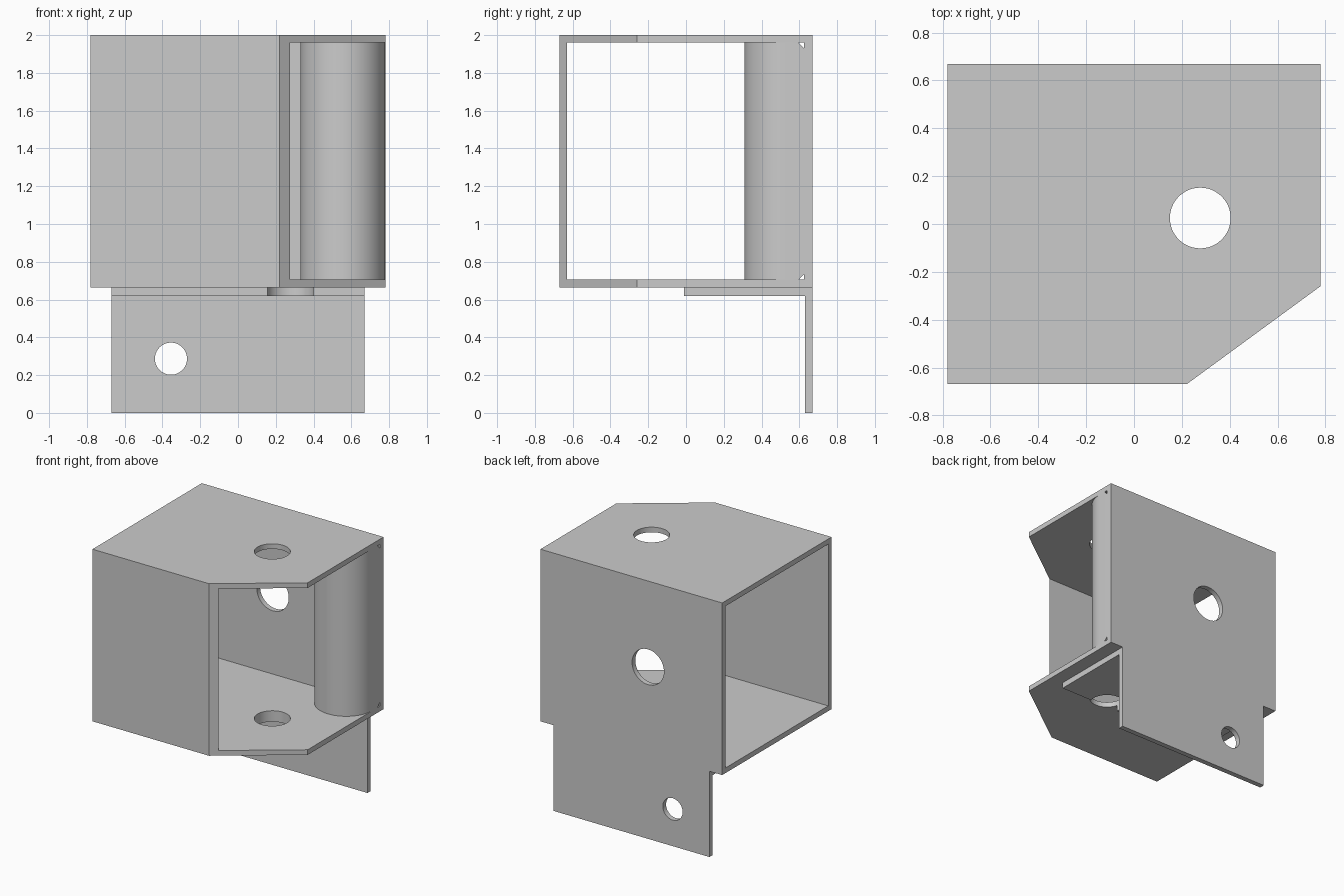
import bpy, bmesh, math
from mathutils import Vector

if "Cube" in bpy.data.objects:
    bpy.data.objects.remove(bpy.data.objects["Cube"])

W, D, T = 0.78, 0.67, 0.04        # half width, half depth, wall thickness
Z0, Z1 = 0.665, 2.0               # box bottom and top


def prism(name, pts, axis, a, b):
    """Extrude a 2D outline along an axis from a to b."""
    place = {'x': lambda p, t: (t, p[0], p[1]),
             'y': lambda p, t: (p[0], t, p[1]),
             'z': lambda p, t: (p[0], p[1], t)}[axis]
    bm = bmesh.new()
    face = bm.faces.new([bm.verts.new(place(p, a)) for p in pts])
    ext = bmesh.ops.extrude_face_region(bm, geom=[face])
    move = Vector(place((0, 0), b - a))
    bmesh.ops.translate(bm, vec=move, verts=[v for v in ext['geom'] if isinstance(v, bmesh.types.BMVert)])
    bmesh.ops.recalc_face_normals(bm, faces=bm.faces)
    mesh = bpy.data.meshes.new(name)
    bm.to_mesh(mesh)
    bm.free()
    ob = bpy.data.objects.new(name, mesh)
    bpy.context.collection.objects.link(ob)
    return ob


def rect(u0, u1, v0, v1):
    return [(u0, v0), (u1, v0), (u1, v1), (u0, v1)]


def arc(cu, cv, r, a0, a1, n):
    return [(cu + r * math.cos(math.radians(a0 + (a1 - a0) * i / n)),
             cv + r * math.sin(math.radians(a0 + (a1 - a0) * i / n))) for i in range(n + 1)]


def circle(cu, cv, r):
    return arc(cu, cv, r, 0, 360, 48)[:-1]


def cut(ob, *cutters):
    bpy.context.view_layer.objects.active = ob
    for c in cutters:
        c.hide_render = True
        m = ob.modifiers.new("cut", 'BOOLEAN')
        m.operation, m.solver, m.object = 'DIFFERENCE', 'EXACT', c
        bpy.ops.object.modifier_apply(modifier=m.name)
        bpy.data.objects.remove(c)


def smooth(ob):
    bpy.ops.object.select_all(action='DESELECT')
    ob.select_set(True)
    bpy.context.view_layer.objects.active = ob
    bpy.ops.object.shade_smooth_by_angle(angle=math.radians(30))


def bolt_hole():
    return prism("hole_cutter", circle(0.277, 0.025, 0.127), 'z', -1, 3)


# Square tube, open at both ends, with a slanted front right corner
box = prism("box_shell", rect(-D, D, Z0, Z1), 'x', -W, W)
cut(box,
    prism("bore_cutter", rect(-D + T, D - T, Z0 + T, Z1 - T), 'x', -1, 1),
    prism("corner_cutter", [(0.22 - 0.56, -D - 0.41), (W + 0.56, -D - 0.41),
                            (W + 0.56, -0.26 + 0.41)], 'z', 0, 3),
    bolt_hole(),
    prism("back_hole_cutter", circle(-0.143, 1.333, 0.137), 'y', 0.3, 1))
smooth(box)

# L-shaped mounting bracket under the box
bracket = prism("mounting_bracket",
                [(-0.01, Z0), (-0.01, Z0 - T - 0.005), (D - T, Z0 - T - 0.005),
                 (D - T, 0), (D, 0), (D, Z0)], 'x', -0.67, 0.67)
cut(bracket, bolt_hole(),
    prism("small_hole_cutter", circle(-0.355, 0.287, 0.085), 'y', 0.3, 1))
smooth(bracket)

# Rolled flap curling in from the back wall, with small corner reliefs
cx, cy, r = 0.555, 0.535, 0.225
flap = prism("curled_flap",
             [(W, D - T)] + arc(cx, cy, r, 0, -180, 32)
             + arc(cx, cy, r - T, -180, 0, 32) + [(W - T, D - T)],
             'z', Z0 + T, Z1 - T)
y1, lo, hi = D - T - 0.005, Z0 + T, Z1 - T
cut(flap,
    prism("relief_low", [(y1 - 0.04, lo - 0.01), (y1, lo - 0.01), (y1, lo + 0.03)], 'x', 0.7, 0.9),
    prism("relief_high", [(y1 - 0.04, hi + 0.01), (y1, hi + 0.01), (y1, hi - 0.03)], 'x', 0.7, 0.9))
smooth(flap)
